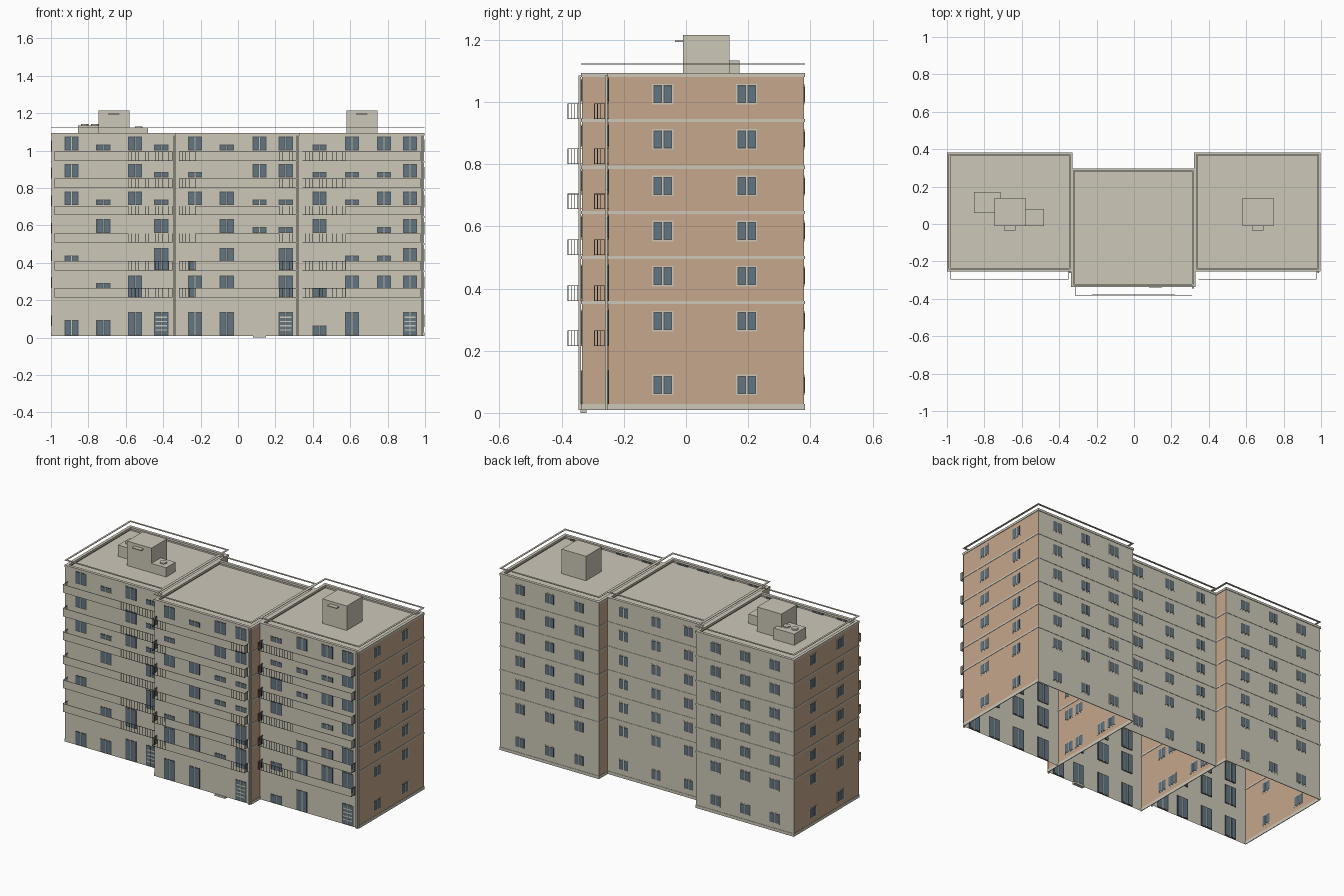
import bpy, bmesh
from mathutils import Vector

cube = bpy.data.objects.get("Cube")
if cube:
    bpy.data.objects.remove(cube)


def material(name, rgb):
    m = bpy.data.materials.new(name)
    m.use_nodes = True
    m.diffuse_color = (*rgb, 1)
    bsdf = next(n for n in m.node_tree.nodes if n.type == 'BSDF_PRINCIPLED')
    bsdf.inputs["Base Color"].default_value = (*rgb, 1)
    return m


concrete = material("concrete", (0.61, 0.575, 0.485))
brick = material("tan brick", (0.56, 0.385, 0.265))
glass = material("blue grey glass", (0.12, 0.18, 0.23))
metal = material("dark metal", (0.09, 0.095, 0.095))

parts = {}  # part name -> (material, list of box corners)


def box(name, mat, lo, hi):
    parts.setdefault(name, (mat, []))[1].append((Vector(lo), Vector(hi)))


def add_box(bm, lo, hi):
    verts = bmesh.ops.create_cube(bm, size=1)["verts"]
    for v in verts:
        v.co = [(a + b) / 2 + c * (b - a) for a, b, c in zip(lo, hi, v.co)]


def finish(name, bm, mats):
    mesh = bpy.data.meshes.new(name)
    bm.to_mesh(mesh)
    bm.free()
    for m in mats:
        mesh.materials.append(m)
    ob = bpy.data.objects.new(name, mesh)
    bpy.context.collection.objects.link(ob)
    return ob


def plate(name, mat, axis, wall, u0, u1, z0, z1, d):
    """Thin plate lying across a wall plane; axis is the wall normal."""
    if axis == 'x':
        box(name, mat, (wall - d, u0, z0), (wall + d, u1, z1))
    else:
        box(name, mat, (u0, wall - d, z0), (u1, wall + d, z1))


def ring(name, mat, x0, x1, y0, y1, z0, z1, t, out, front=True):
    """Rectangular band around a block, t wide, overhanging by out."""
    x0, x1, y0, y1 = x0 - out, x1 + out, y0 - out, y1 + out
    box(name, mat, (x0, y0, z0), (x0 + t, y1, z1))
    box(name, mat, (x1 - t, y0, z0), (x1, y1, z1))
    box(name, mat, (x0, y1 - t, z0), (x1, y1, z1))
    if front:
        box(name, mat, (x0, y0, z0), (x1, y0 + t, z1))


def window(axis, wall, u, z0, z1, w, surround=concrete, b=0.004):
    """Two-pane window: surround of width b, dark sashes, glass, pale mullion."""
    h, e = w / 2, 0.0035
    plate(surround.name + "_window_surrounds", surround, axis, wall, u - h, u + h, z0, z1, 0.001)
    for a, c in ((u - h + b, u - 0.002), (u + 0.002, u + h - b)):
        plate("window_sashes", metal, axis, wall, a, c, z0 + b, z1 - b, 0.0016)
        plate("window_glass", glass, axis, wall, a + e, c - e, z0 + b + e, z1 - b - e, 0.0022)
    plate("window_mullions", concrete, axis, wall, u - 0.002, u + 0.002, z0 + b, z1 - b, 0.0016)


BASE, TOP, ROOF = 0.01, 1.085, 1.065
WINDOW_ROWS = (0.09, 0.295, 0.44, 0.585, 0.73, 0.88, 1.025)
BANDS = (0.355, 0.5, 0.645, 0.79, 0.94)
DECKS = (0.215, 0.36, 0.508, 0.655, 0.8, 0.945)

# block: x0, x1, y0, y1, back window spacing, balcony rail and panel spans
BLOCKS = {
    "west": (-0.997, -0.333, -0.25, 0.38, 0.2, -0.98, -0.352, -0.98, -0.585),
    "centre": (-0.333, 0.325, -0.335, 0.295, 0.22, -0.315, 0.31, -0.225, 0.22),
    "east": (0.325, 0.995, -0.25, 0.38, 0.2, 0.345, 0.975, 0.575, 0.975),
}

for name, (x0, x1, y0, y1, gap, bx0, bx1, px0, px1) in BLOCKS.items():
    # wall shell, open below, brick on the side walls
    bm = bmesh.new()
    add_box(bm, (x0, y0, BASE), (x1, y1, TOP))
    bm.normal_update()
    bmesh.ops.delete(bm, geom=[f for f in bm.faces if abs(f.normal.z) > 0.5], context='FACES')
    for f in bm.faces:
        f.material_index = int(abs(f.normal.x) > 0.5)
    finish(name + "_walls", bm, (concrete, brick))

    # roof deck, coping, flat roof rail, base and floor bands
    box("roof_decks", concrete, (x0, y0, ROOF - 0.005), (x1, y1, ROOF))
    ring("coping", concrete, x0, x1, y0, y1, 1.08, 1.093, 0.018, 0.003)
    ring("roof_rail", concrete, x0, x1, y0, y1, 1.121, 1.1235, 0.012, 0.003)
    ring("base_band", concrete, x0, x1, y0, y1, BASE, 0.028, 0.004, 0.002, False)
    for z in BANDS:
        ring("floor_bands", concrete, x0, x1, y0, y1, z - 0.005, z + 0.005, 0.004, 0.002, False)

    # side and back windows
    mid = (x0 + x1) / 2
    for z in WINDOW_ROWS:
        for x in (x0, x1):
            for y in (y0 + 0.175, y0 + 0.445):
                window('x', x, y, z - 0.033, z + 0.033, 0.068)
        for k in (-1, 0, 1):
            window('y', y1, mid + k * gap, z - 0.033, z + 0.033, 0.068)

    # balconies: solid front panel, barred remainder and barred ends
    yf = y0 - 0.046
    for z in DECKS:
        box("balcony_panels", concrete, (px0, yf, z), (px1, yf + 0.003, z + 0.05))
        for h in (z, z + 0.048):
            for a, b in ((bx0, px0), (px1, bx1)):
                if b - a > 0.01:
                    box("balcony_rails", metal, (a, yf, h), (b, yf + 0.002, h + 0.002))
            for x in (bx0, bx1):
                box("balcony_rails", metal, (x - 0.001, yf, h), (x + 0.001, y0, h + 0.002))
        n = round((bx1 - bx0) / 0.018)
        for i in range(n + 1):
            x = bx0 + (bx1 - bx0) * i / n
            if not px0 < x < px1:
                box("balcony_bars", metal, (x - 0.001, yf, z), (x + 0.001, yf + 0.002, z + 0.05))
        for x in (bx0, bx1):
            for i in range(1, 5):
                y = yf + i * 0.0105
                box("balcony_bars", metal, (x - 0.001, y, z), (x + 0.001, y + 0.002, z + 0.05))

    # drainpipe at the front corner
    px = x1 - 0.01
    box("drainpipes", concrete, (px - 0.005, y0 - 0.011, BASE), (px + 0.005, y0 - 0.002, TOP))

# front windows: F full height, M medium, H half, D barred door, - blank outside
COLUMNS = (-0.89, -0.72, -0.55, -0.41, -0.23, -0.06, 0.115, 0.255, 0.435, 0.61, 0.78, 0.92)
FRONT = (
    (0.012, 0.138, "MMFDFF-DHF-D"),
    (0.215, 0.332, "-MF-FFHFHFFF"),
    (0.362, 0.478, "M--FHF-F-MMF"),
    (0.56, 0.635, "-F-F-FHHF-HF"),
    (0.708, 0.782, "FHFHFFHHFHFF"),
    (0.855, 0.928, "F-FHH-FFHHHF"),
    (1.0, 1.075, "FHFHFHFFHFFF"),
)
HEIGHT = {"F": 1.0, "D": 1.0, "M": 0.66, "H": 0.42}
for z0, z1, row in FRONT:
    for i, (x, kind) in enumerate(zip(COLUMNS, row)):
        wall = BLOCKS["centre" if 4 <= i < 8 else "west"][2]
        # the room side always shows the whole opening
        window('y', wall + 0.004, x, z0, z1, 0.076, metal, 0.002)
        if kind in HEIGHT:
            window('y', wall, x, z0, z0 + (z1 - z0) * HEIGHT[kind], 0.076, metal, 0.002)
        if kind == "D":
            for k in (0.2, 0.38, 0.56, 0.74):
                z = z0 + (z1 - z0) * k
                plate("door_bars", concrete, 'y', wall, x - 0.03, x + 0.03, z, z + 0.007, 0.0028)

# entrance step
box("entrance_step", concrete, (0.08, -0.34, 0), (0.15, -0.32, 0.012))

# roof houses with small canopies
for x in (-0.745, 0.58):
    box("roof_houses", concrete, (x, -0.01, ROOF), (x + 0.165, 0.14, 1.215))
    box("roof_canopies", concrete, (x + 0.05, -0.035, 1.193), (x + 0.112, -0.01, 1.198))

# low plant boxes beside the west roof house
box("plant_boxes", concrete, (-0.855, 0.06, ROOF), (-0.715, 0.172, 1.134))
box("plant_boxes", concrete, (-0.58, -0.01, ROOF), (-0.48, 0.08, 1.122))
for x, y, z in ((-0.82, 0.115, 1.134), (-0.765, 0.115, 1.134), (-0.53, 0.035, 1.122)):
    bpy.ops.mesh.primitive_cylinder_add(vertices=16, radius=0.02, depth=0.008, location=(x, y, z + 0.004))
    vent = bpy.context.object
    vent.name = "roof_vent"
    vent.data.materials.append(concrete)
    bpy.ops.object.shade_smooth_by_angle()

for name, (mat, boxes) in parts.items():
    bm = bmesh.new()
    for lo, hi in boxes:
        add_box(bm, lo, hi)
    finish(name.replace(" ", "_"), bm, (mat,))
